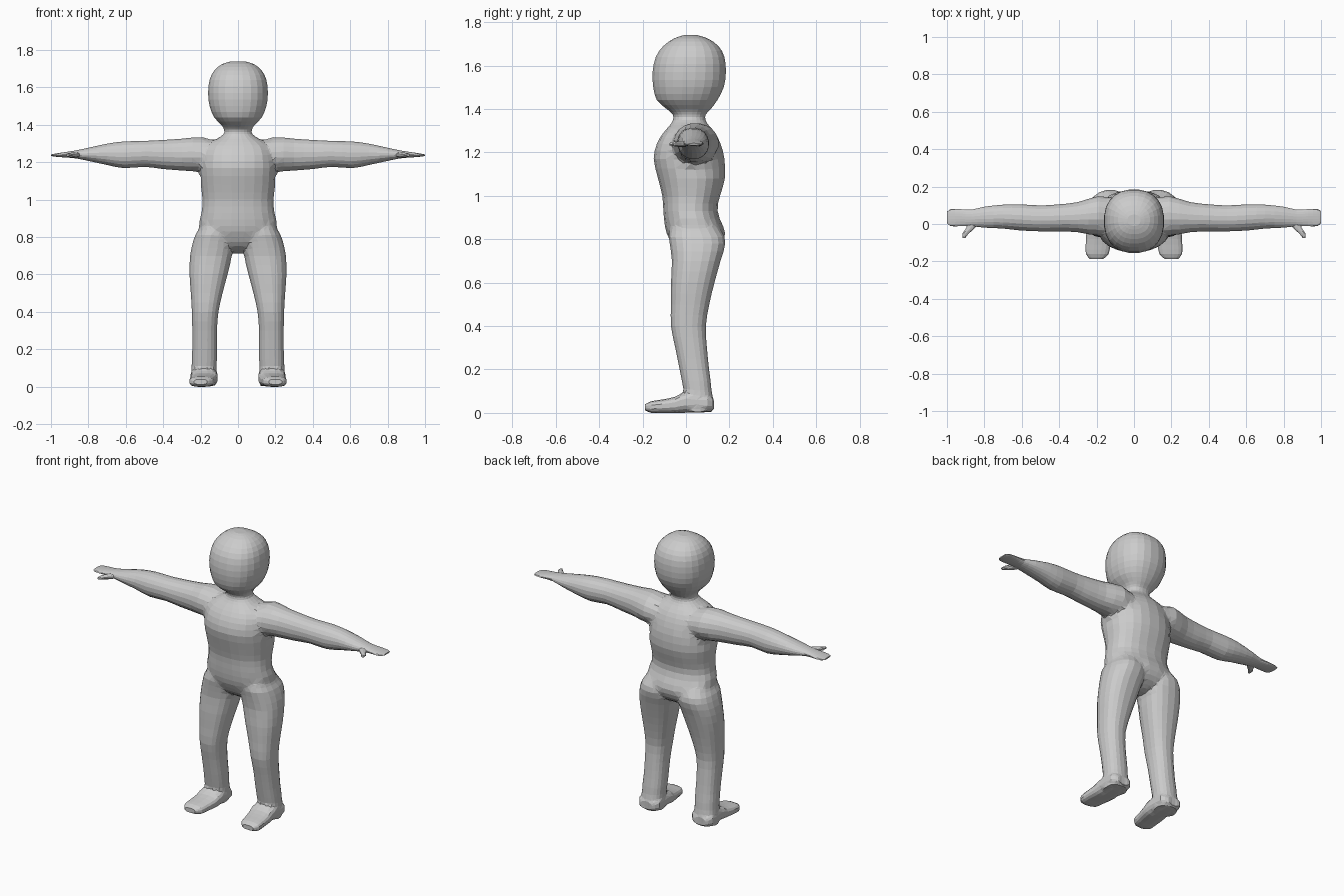
import bpy, bmesh, math
from mathutils import Vector

if "Cube" in bpy.data.objects:
    bpy.data.objects.remove(bpy.data.objects["Cube"])

grey = bpy.data.materials.new("plain grey")
grey.diffuse_color = (0.6, 0.6, 0.6, 1)
grey.use_nodes = True
grey.node_tree.nodes["Principled BSDF"].inputs["Base Color"].default_value = grey.diffuse_color


def spline(keys, steps):
    """Catmull-Rom interpolation through rows of section values."""
    rows = []
    for i in range(len(keys) - 1):
        p = [keys[max(i - 1, 0)], keys[i], keys[i + 1], keys[min(i + 2, len(keys) - 1)]]
        for s in range(steps):
            t = s / steps
            rows.append([0.5 * (2 * b + (c - a) * t + (2 * a - 5 * b + 4 * c - d) * t * t
                                + (3 * b - a - 3 * c + d) * t ** 3)
                         for a, b, c, d in zip(*p)])
    rows.append(list(keys[-1]))
    return rows


def loft(name, keys, axis, sides=20, power=2.3, steps=2, sign=1):
    """Rounded sections (position, low/high of both other axes) joined along an axis."""
    bm = bmesh.new()
    rings = []
    for pos, a0, a1, b0, b1 in spline(keys, steps):
        ring = []
        for k in range(sides):
            ang = 2 * math.pi * (k + 0.5) / sides
            c, s = math.cos(ang), math.sin(ang)
            u = math.copysign(abs(c) ** (2 / power), c)
            v = math.copysign(abs(s) ** (2 / power), s)
            a = (a0 + a1) / 2 + u * (a1 - a0) / 2
            b = (b0 + b1) / 2 + v * (b1 - b0) / 2
            co = {"x": (pos, a, b), "y": (a, pos, b), "z": (a, b, pos)}[axis]
            ring.append(bm.verts.new((co[0] * sign, co[1], co[2])))
        rings.append(ring)
    for lo, hi in zip(rings, rings[1:]):
        for k in range(sides):
            n = (k + 1) % sides
            bm.faces.new((lo[k], lo[n], hi[n], hi[k]))
    bm.faces.new(rings[0])
    bm.faces.new(rings[-1])
    bmesh.ops.recalc_face_normals(bm, faces=bm.faces)
    me = bpy.data.meshes.new(name)
    bm.to_mesh(me)
    bm.free()
    me.materials.append(grey)
    ob = bpy.data.objects.new(name, me)
    bpy.context.collection.objects.link(ob)
    return ob


# Torso, neck and head in one run: height, half width, front, back
trunk = [(0.72, .05, 0, .10), (.75, .12, -.05, .15), (.80, .20, -.08, .182),
         (.86, .213, -.098, .172), (.93, .196, -.105, .145), (1.0, .191, -.11, .158),
         (1.08, .20, -.13, .18), (1.17, .205, -.15, .178), (1.24, .20, -.135, .16),
         (1.29, .175, -.105, .135), (1.325, .115, -.075, .105), (1.35, .078, -.06, .09),
         (1.375, .075, -.062, .092), (1.40, .09, -.09, .115), (1.44, .128, -.135, .145),
         (1.50, .153, -.152, .175), (1.57, .161, -.155, .185), (1.64, .153, -.14, .178),
         (1.69, .128, -.105, .15), (1.725, .085, -.055, .10), (1.74, .035, -.01, .05)]
body = loft("body", [(z, -w, w, f, b) for z, w, f, b in trunk], "z", sides=24)

# Arm with flat hand: x, front, back, bottom, top
arm = [(.10, -.06, .14, 1.15, 1.31), (.19, -.065, .15, 1.145, 1.335),
       (.30, -.045, .118, 1.155, 1.327), (.40, -.04, .106, 1.163, 1.32),
       (.50, -.04, .10, 1.175, 1.315), (.61, -.035, .106, 1.168, 1.312),
       (.70, -.025, .104, 1.185, 1.30), (.80, -.02, .093, 1.207, 1.278),
       (.87, -.012, .077, 1.221, 1.263), (.93, -.012, .08, 1.226, 1.254),
       (.98, -.012, .081, 1.230, 1.246), (1.0, .005, .068, 1.234, 1.242)]
# Thumb: y, inner, outer, bottom, top
thumb = [(.03, .82, .885, 1.226, 1.254), (-.02, .848, .898, 1.225, 1.253),
         (-.05, .882, .917, 1.227, 1.250), (-.075, .902, .918, 1.232, 1.244)]
# Leg: height, inner, outer, front, back
leg = [(.90, .05, .175, -.05, .11), (.84, .02, .215, -.08, .165),
       (.78, .012, .24, -.076, .182), (.70, .03, .257, -.066, .16),
       (.60, .055, .26, -.07, .132), (.50, .082, .253, -.07, .108),
       (.40, .104, .247, -.07, .092), (.30, .112, .245, -.05, .097),
       (.20, .112, .245, -.03, .107), (.10, .113, .25, -.012, .12),
       (.04, .113, .253, -.015, .126), (.005, .12, .248, -.01, .118)]
# Foot: y, inner, outer, sole, top
foot = [(.128, .145, .225, .015, .06), (.10, .112, .253, .003, .09),
        (.0, .108, .254, 0, .10), (-.05, .112, .256, 0, .075),
        (-.11, .125, .259, 0, .062), (-.16, .135, .258, 0, .054),
        (-.188, .165, .235, .012, .04)]

parts = []
for side, sign in (("left", 1), ("right", -1)):
    parts += [loft(side + "_arm", arm, "x", 20, 2.1, 2, sign),
              loft(side + "_thumb", thumb, "y", 10, 2.1, 2, sign),
              loft(side + "_leg", leg, "z", 20, 2.4, 2, sign),
              loft(side + "_foot", foot, "y", 16, 2.8, 2, sign)]

# Union all limbs into one skin
for part in parts:
    mod = body.modifiers.new("join " + part.name, "BOOLEAN")
    mod.operation, mod.solver, mod.object = "UNION", "EXACT", part
bpy.context.view_layer.update()
skin = bpy.data.meshes.new_from_object(body.evaluated_get(bpy.context.evaluated_depsgraph_get()))
body.modifiers.clear()
body.data = skin
for part in parts:
    bpy.data.objects.remove(part)

# Soften the creases where limbs meet the trunk
bm = bmesh.new()
bm.from_mesh(skin)
bmesh.ops.remove_doubles(bm, verts=bm.verts, dist=0.004)
seam = {v for e in bm.edges if len(e.link_faces) == 2 and e.calc_face_angle_signed(0) < -0.35
        for v in e.verts if abs(v.co.x) < 0.4 and v.co.z < 1.34}
near = seam | {e.other_vert(v) for v in seam for e in v.link_edges}
for i in range(3):
    bmesh.ops.smooth_vert(bm, verts=list(near), factor=0.4,
                          use_axis_x=True, use_axis_y=True, use_axis_z=True)
bmesh.ops.triangulate(bm, faces=[f for f in bm.faces if len(f.verts) > 4])
bmesh.ops.recalc_face_normals(bm, faces=bm.faces)
for f in bm.faces:
    f.smooth = False
    f.material_index = 0
bm.to_mesh(skin)
bm.free()
skin.materials.clear()
skin.materials.append(grey)
